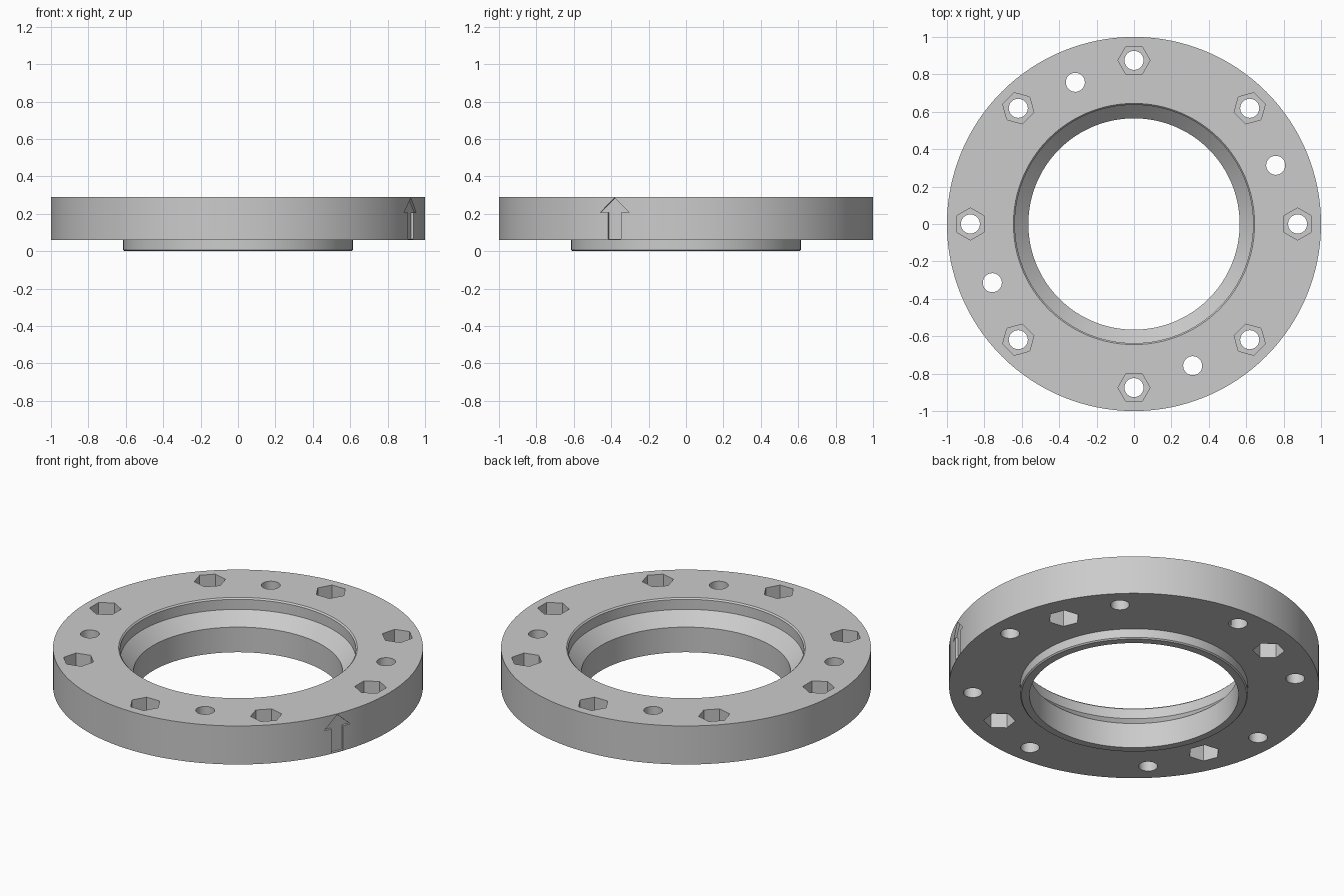
import bpy
import bmesh
from math import cos, sin, pi, radians
from mathutils import Matrix, Vector

cube = bpy.data.objects.get("Cube")
if cube:
    bpy.data.objects.remove(cube, do_unlink=True)

BOTTOM, TOP = 0.06, 0.29
SEGMENTS = 128


def make_object(name, bm):
    bmesh.ops.recalc_face_normals(bm, faces=bm.faces)
    mesh = bpy.data.meshes.new(name)
    bm.to_mesh(mesh)
    bm.free()
    obj = bpy.data.objects.new(name, mesh)
    bpy.context.collection.objects.link(obj)
    return obj


def prism(bm, points, direction):
    """Closed prism: a polygon swept along a direction."""
    face = bm.faces.new([bm.verts.new(p) for p in points])
    swept = bmesh.ops.extrude_face_region(bm, geom=[face], use_keep_orig=True)
    verts = [v for v in swept["geom"] if isinstance(v, bmesh.types.BMVert)]
    bmesh.ops.translate(bm, verts=verts, vec=direction)


def hole(bm, angle, ring, radius, sides, z0, z1):
    """Vertical cutter on a bolt circle, with one corner pointing along the circle."""
    centre = Vector((ring * cos(angle), ring * sin(angle), z0))
    turns = [angle + pi / 2 + 2 * pi * i / sides for i in range(sides)]
    points = [centre + Vector((radius * cos(t), radius * sin(t), 0)) for t in turns]
    prism(bm, points, Vector((0, 0, z1 - z0)))


def cut(target, cutter):
    mod = target.modifiers.new("cut", "BOOLEAN")
    mod.operation = "DIFFERENCE"
    mod.solver = "EXACT"
    mod.object = cutter
    bpy.context.view_layer.objects.active = target
    bpy.ops.object.modifier_apply(modifier=mod.name)
    bpy.data.objects.remove(cutter, do_unlink=True)


# Flange ring with locating lip, tapered seat and chamfered edges
profile = [(0.565, 0), (0.608, 0), (0.615, 0.007), (0.615, BOTTOM),
           (1, BOTTOM), (1, TOP), (0.645, TOP), (0.637, 0.282),
           (0.637, 0.222), (0.565, 0.15)]
bm = bmesh.new()
rings = []
for i in range(SEGMENTS):
    a = 2 * pi * i / SEGMENTS
    rings.append([bm.verts.new((r * cos(a), r * sin(a), z)) for r, z in profile])
for i, ring in enumerate(rings):
    after = rings[(i + 1) % SEGMENTS]
    for j in range(len(profile)):
        k = (j + 1) % len(profile)
        bm.faces.new((ring[j], after[j], after[k], ring[k]))
flange = make_object("flange_ring", bm)

# Eight bolt holes and four offset holes
bolts = [(radians(45 * i), 0.875) for i in range(8)]
offsets = [(radians(22.5 + 90 * i), 0.82) for i in range(4)]
bm = bmesh.new()
for angle, ring in bolts + offsets:
    hole(bm, angle, ring, 0.051, 32, -0.1, 0.5)
cut(flange, make_object("hole_cutter", bm))

# Hexagonal nut pockets: bolts from the top, offset holes from below
bm = bmesh.new()
for angle, ring in bolts:
    hole(bm, angle, ring, 0.086, 6, TOP - 0.11, 0.5)
for angle, ring in offsets:
    hole(bm, angle, ring, 0.086, 6, -0.1, BOTTOM + 0.11)
cut(flange, make_object("pocket_cutter", bm))

# Arrow engraved in the rim
half = [(0.038, 0.064), (0.038, 0.208), (0.083, 0.208)]
arrow = half + [(0, 0.285)] + [(-y, z) for y, z in reversed(half)]
bm = bmesh.new()
prism(bm, [(0.985, y, z) for y, z in arrow], Vector((0.1, 0, 0)))
bmesh.ops.rotate(bm, verts=bm.verts, matrix=Matrix.Rotation(radians(-22.5), 3, "Z"))
cut(flange, make_object("arrow_cutter", bm))

# Plain grey material
grey = bpy.data.materials.new("light_grey")
grey.use_nodes = True
colour = (0.6, 0.6, 0.6, 1)
grey.diffuse_color = colour
grey.node_tree.nodes["Principled BSDF"].inputs["Base Color"].default_value = colour
flange.data.materials.clear()
flange.data.materials.append(grey)

# Smooth round walls with crisp edges
bpy.ops.object.select_all(action="DESELECT")
flange.select_set(True)
bpy.context.view_layer.objects.active = flange
bpy.ops.object.shade_smooth_by_angle(angle=radians(25))
